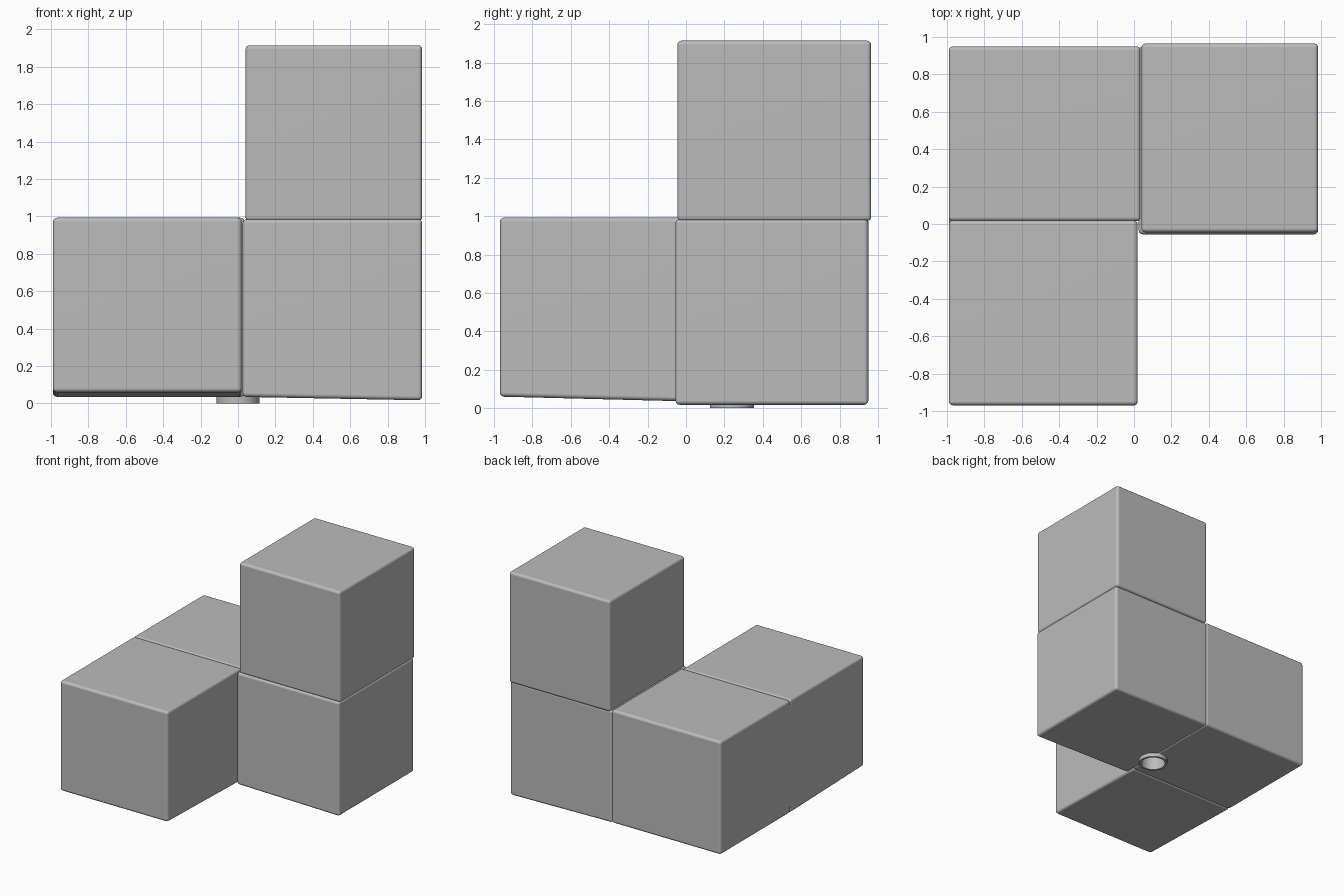
import bpy, bmesh, math
from mathutils import Matrix

default = bpy.data.objects.get("Cube")
if default:
    bpy.data.objects.remove(default, do_unlink=True)

grey = bpy.data.materials.new("plain grey")
grey.use_nodes = True
colour = (0.5, 0.5, 0.5, 1)
grey.diffuse_color = colour
grey.node_tree.nodes["Principled BSDF"].inputs["Base Color"].default_value = colour


def add_object(name, bm):
    bmesh.ops.recalc_face_normals(bm, faces=bm.faces)
    mesh = bpy.data.meshes.new(name)
    bm.to_mesh(mesh)
    bm.free()
    mesh.materials.append(grey)
    ob = bpy.data.objects.new(name, mesh)
    bpy.context.collection.objects.link(ob)
    return ob


def block(name, xs, ys, zs, floor_tilt=(0, 0), bevel=0.022):
    """Soft-edged block; floor_tilt lifts the floor along x and y."""
    bm = bmesh.new()
    bmesh.ops.create_cube(bm, size=1)
    for v in bm.verts:
        fx, fy, fz = (c + 0.5 for c in v.co)
        v.co = [a + (b - a) * f for (a, b), f in zip((xs, ys, zs), (fx, fy, fz))]
        if fz < 0.5:
            v.co.z += floor_tilt[0] * fx + floor_tilt[1] * fy
    bmesh.ops.bevel(bm, geom=bm.edges[:], offset=bevel, segments=3,
                    profile=0.5, affect='EDGES')
    return add_object(name, bm)


def cylinder(name, radius, low, high):
    bm = bmesh.new()
    bmesh.ops.create_cone(bm, cap_ends=True, segments=32, radius1=radius,
                          radius2=radius, depth=high - low,
                          matrix=Matrix.Translation((0, 0.24, (low + high) / 2)))
    return add_object(name, bm)


# Four cubes of the bent stack
front_cube = block("front_cube", (-0.99, 0.02), (-0.97, 0.02), (0.06, 0.993), (0, -0.025))
corner_cube = block("corner_cube", (-0.99, 0.035), (0.015, 0.95), (0.035, 0.993))
side_cube = block("side_cube", (0.025, 0.985), (-0.055, 0.95), (0.035, 0.985), (-0.018, 0))
upper_cube = block("upper_cube", (0.04, 0.985), (-0.045, 0.965), (0.975, 1.915))

# Core that closes the seam on the long flat side
core = block("seamless_side", (-0.99, -0.5), (-0.93, 0.91), (0.08, 0.95), bevel=0.01)

# Round opening in the floor with a low lip
lip = cylinder("opening_lip", 0.115, 0.0, 0.07)
cutter = cylinder("opening_cutter", 0.097, -0.1, 0.24)
cutter.hide_render = True

for ob in (corner_cube, side_cube, lip):
    cut = ob.modifiers.new("Opening", 'BOOLEAN')
    cut.operation = 'DIFFERENCE'
    cut.solver = 'EXACT'
    cut.object = cutter
    bpy.context.view_layer.objects.active = ob
    bpy.ops.object.modifier_apply(modifier=cut.name)
bpy.data.objects.remove(cutter, do_unlink=True)

# Smooth rounded edges, flat broad faces
for ob in (front_cube, corner_cube, side_cube, upper_cube, core, lip):
    bpy.ops.object.select_all(action='DESELECT')
    ob.select_set(True)
    bpy.context.view_layer.objects.active = ob
    bpy.ops.object.shade_smooth_by_angle(angle=math.radians(40))
    weighted = ob.modifiers.new("Flat faces", 'WEIGHTED_NORMAL')
    weighted.keep_sharp = True
